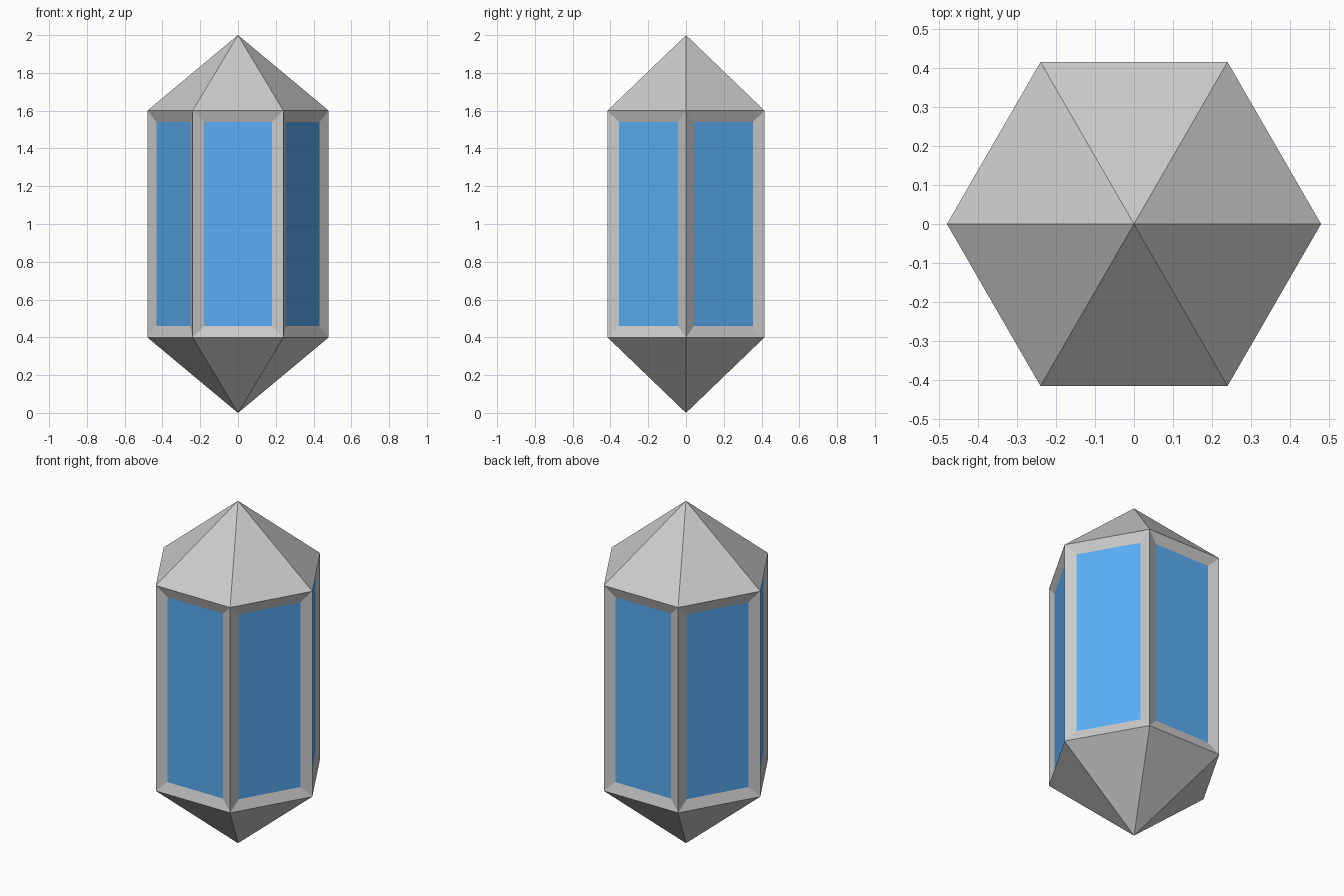
import bpy, bmesh
from math import cos, sin, pi

if "Cube" in bpy.data.objects:
    bpy.data.objects.remove(bpy.data.objects["Cube"])

SIDES, RADIUS = 6, 0.48
LOW, HIGH, TOP = 0.4, 1.6, 2.0

bm = bmesh.new()

# Hexagonal rings and the two tips
def ring(z):
    return [bm.verts.new((RADIUS * cos(2 * pi * i / SIDES),
                          RADIUS * sin(2 * pi * i / SIDES), z)) for i in range(SIDES)]

lower, upper = ring(LOW), ring(HIGH)
bottom_tip = bm.verts.new((0, 0, 0))
top_tip = bm.verts.new((0, 0, TOP))

# Pyramid caps and prism walls
walls = []
for i in range(SIDES):
    j = (i + 1) % SIDES
    walls.append(bm.faces.new((lower[i], lower[j], upper[j], upper[i])))
    bm.faces.new((upper[i], upper[j], top_tip))
    bm.faces.new((lower[j], lower[i], bottom_tip))
bm.normal_update()

# Recessed panels with sloped borders
bmesh.ops.inset_individual(bm, faces=walls, thickness=0.06, depth=-0.02,
                           use_even_offset=True)
for face in walls:
    face.material_index = 1

mesh = bpy.data.meshes.new("crystal")
bm.to_mesh(mesh)
bm.free()

# Grey shell uses the empty slot, panels are blue
blue = bpy.data.materials.new("blue_panel")
blue.diffuse_color = (0.1, 0.42, 0.9, 1)
blue.use_nodes = True
blue.node_tree.nodes["Principled BSDF"].inputs["Base Color"].default_value = blue.diffuse_color
mesh.materials.append(None)
mesh.materials.append(blue)
bpy.context.collection.objects.link(bpy.data.objects.new("crystal", mesh))
